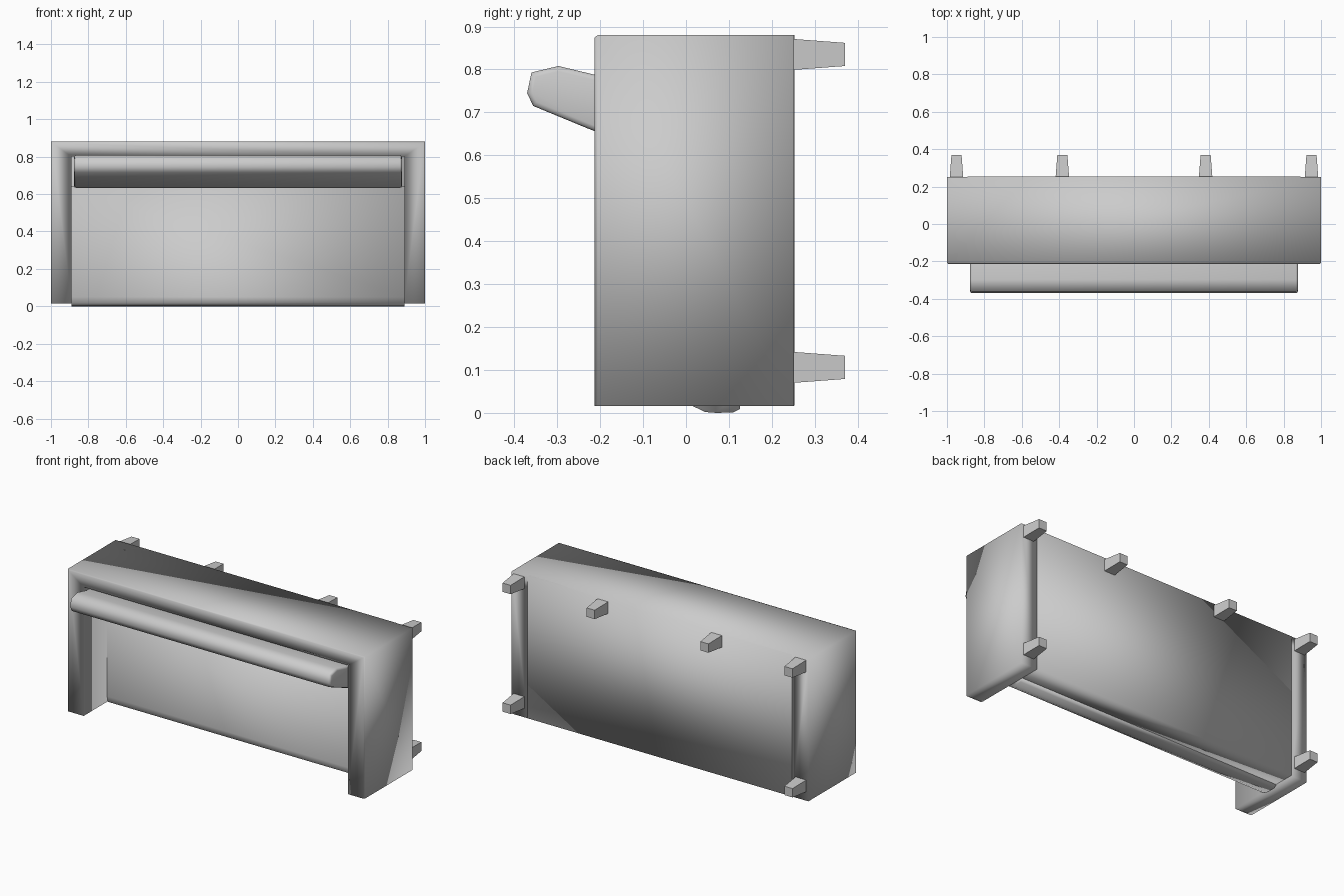
import bpy, bmesh, math

if "Cube" in bpy.data.objects:
    bpy.data.objects.remove(bpy.data.objects["Cube"])


def loft(name, rings, bevel=0.0, smooth=180):
    """Join matching closed outlines into a capped solid."""
    bm = bmesh.new()
    loops = [[bm.verts.new(p) for p in ring] for ring in rings]
    bm.faces.new(loops[0])
    bm.faces.new(loops[-1])
    n = len(loops[0])
    for a, b in zip(loops, loops[1:]):
        for i in range(n):
            bm.faces.new((a[i], a[(i + 1) % n], b[(i + 1) % n], b[i]))
    bmesh.ops.recalc_face_normals(bm, faces=bm.faces)
    me = bpy.data.meshes.new(name)
    bm.to_mesh(me)
    bm.free()
    ob = bpy.data.objects.new(name, me)
    bpy.context.collection.objects.link(ob)
    if bevel:
        m = ob.modifiers.new("soft_ends", 'BEVEL')
        m.width = bevel
        m.segments = 2
        m.limit_method = 'ANGLE'
        m.angle_limit = math.radians(70)
    if smooth:
        bpy.ops.object.select_all(action='DESELECT')
        ob.select_set(True)
        bpy.context.view_layer.objects.active = ob
        bpy.ops.object.shade_smooth_by_angle(angle=math.radians(smooth))
    return ob


def along_x(name, profile, half, **kw):
    return loft(name, [[(x, y, z) for y, z in profile] for x in (-half, half)], **kw)


# Sofa lying on its back: arms and backrest form one U-shaped frame
def frame_outline(y, inset):
    o, t = 1 - inset, 0.88 - inset
    return [(x, y, z) for x, z in (
        (-o, 0.016), (-o, t), (o, t), (o, 0.016),
        (0.89, 0.016), (0.89, 0.80), (-0.89, 0.80), (-0.89, 0.016))]


loft("arm_and_back_frame", [frame_outline(-0.213, 0.006), frame_outline(-0.206, 0),
                            frame_outline(0.251, 0)])

# Base under seat and backrest, reaching the top edge of the frame
along_x("seat_base", [(0.12, 0.017), (0.253, 0.017), (0.253, 0.88), (0.12, 0.88)], 0.89)

# Seat cushion with a rounded front lip, ending at the back cushion
along_x("seat_cushion",
        [(0.012, 0.05), (0.013, 0.017), (0.045, 0.002), (0.07, 0.0), (0.11, 0.001),
         (0.126, 0.009), (0.126, 0.05), (0.126, 0.64), (0.012, 0.64)],
        0.889)

# Back cushion, thick and rounded at its free edge
along_x("back_cushion",
        [(0.12, 0.635), (-0.12, 0.633), (-0.17, 0.64), (-0.23, 0.663), (-0.356, 0.715),
         (-0.370, 0.745), (-0.360, 0.793), (-0.297, 0.808), (-0.21, 0.787),
         (-0.10, 0.79), (0.12, 0.80)],
        0.877, bevel=0.012)


# Tapered square feet on the underside
def foot(name, x, z):
    def square(r, y):
        return [(x + sx * r, y, z + sz * r)
                for sx, sz in ((-1, -1), (1, -1), (1, 1), (-1, 1))]
    loft(name, [square(0.036, 0.25), square(0.027, 0.37)], smooth=0)


for side, s in (("left", -1), ("right", 1)):
    foot("front_foot_" + side, s * 0.949, 0.106)
    foot("rear_foot_" + side, s * 0.949, 0.835)
    foot("rear_middle_foot_" + side, s * 0.383, 0.835)
